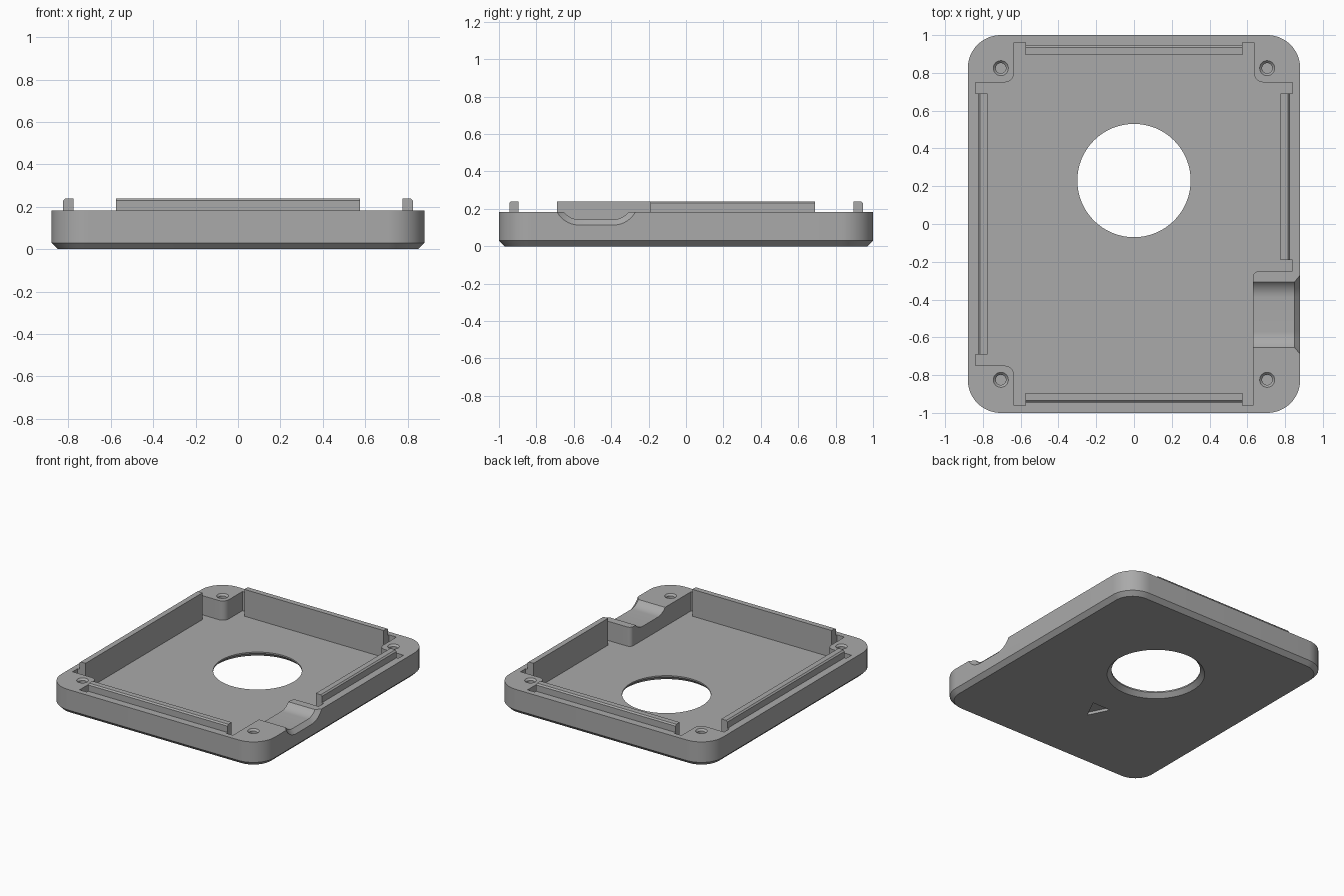
import bpy, bmesh
from math import cos, sin, pi, radians

if "Cube" in bpy.data.objects:
    bpy.data.objects.remove(bpy.data.objects["Cube"])

HALF_X, HALF_Y, TOP, FLOOR = 0.88, 1.0, 0.183, 0.04
RADIUS, CHAMFER = 0.175, 0.03

grey = bpy.data.materials.new("plain grey")
grey.use_nodes = True
grey.diffuse_color = (0.4, 0.4, 0.4, 1)
grey.node_tree.nodes["Principled BSDF"].inputs["Base Color"].default_value = (0.4, 0.4, 0.4, 1)


def loft(name, rings):
    """Closed solid through rings with equal point counts."""
    bm = bmesh.new()
    loops = [[bm.verts.new(p) for p in ring] for ring in rings]
    n = len(loops[0])
    for a, b in zip(loops, loops[1:]):
        for i in range(n):
            j = (i + 1) % n
            bm.faces.new((a[i], a[j], b[j], b[i]))
    bm.faces.new(loops[0][::-1])
    bm.faces.new(loops[-1])
    bmesh.ops.recalc_face_normals(bm, faces=bm.faces)
    mesh = bpy.data.meshes.new(name)
    bm.to_mesh(mesh)
    bm.free()
    mesh.materials.append(grey)
    obj = bpy.data.objects.new(name, mesh)
    bpy.context.collection.objects.link(obj)
    return obj


def arc(cx, cy, r, start, end, steps):
    angles = [radians(start + (end - start) * i / steps) for i in range(steps + 1)]
    return [(cx + r * cos(a), cy + r * sin(a)) for a in angles]


def at_height(outline, z):
    return [(x, y, z) for x, y in outline]


def prism(name, outline, z0, z1):
    return loft(name, [at_height(outline, z0), at_height(outline, z1)])


def turned(name, cx, cy, profile, sides):
    """Round solid from (radius, height) pairs."""
    return loft(name, [at_height(arc(cx, cy, r, 0, 360, sides)[:-1], z) for r, z in profile])


def combine(target, tool, operation):
    mod = target.modifiers.new(operation.lower(), "BOOLEAN")
    mod.operation, mod.object, mod.solver = operation, tool, "EXACT"
    bpy.context.view_layer.objects.active = target
    bpy.ops.object.modifier_apply(modifier=mod.name)
    bpy.data.objects.remove(tool)


# Outer shell: rounded rectangle with a chamfered underside
def rounded_rect(inset):
    points = []
    for sx, sy, start in ((1, 1, 0), (-1, 1, 90), (-1, -1, 180), (1, -1, 270)):
        points += arc(sx * (HALF_X - RADIUS), sy * (HALF_Y - RADIUS),
                      RADIUS - inset, start, start + 90, 16)
    return points


shell = loft("case_shell", [at_height(rounded_rect(CHAMFER), 0),
                            at_height(rounded_rect(0), CHAMFER),
                            at_height(rounded_rect(0), TOP)])

# Raised lips; the cavity trims their inner faces and ends
lip_section = [(0.02, 0.1), (0.02, 0.24), (-0.04, 0.24), (-0.05, 0.23), (-0.05, 0.1)]


def lip(name, face, side, start, end, along_y):
    rings = []
    for t in (start, end):
        ring = []
        for inward, z in lip_section:
            d = side * (face - inward)
            # the section's inner edge overshoots so the cavity cuts it cleanly
            ring.append((d, t, z) if along_y else (t, d, z))
        rings.append(ring)
    combine(shell, loft(name, rings), "UNION")


lip("left_lip", 0.775, 1, -0.22, 0.72, True)
lip("right_lip", 0.775, -1, -0.72, 0.72, True)
lip("front_lip", 0.895, -1, -0.6, 0.6, False)
lip("back_lip", 0.895, 1, -0.6, 0.6, False)


# Inner cavity with corner posts and relief notches beside the lips
def cavity_corner(sx, sy, lip_end=0.69, post_x=0.635, r=0.05):
    post_y = lip_end + 0.06
    points = [(0.775, lip_end), (0.84, lip_end), (0.84, post_y)]
    points += arc(post_x + r, post_y + r, r, 270, 180, 8)
    points += [(post_x, 0.96), (0.575, 0.96), (0.575, 0.895)]
    points = [(sx * x, sy * y) for x, y in points]
    return points if sx * sy > 0 else points[::-1]


outline = (cavity_corner(1, 1) + cavity_corner(-1, 1) + cavity_corner(-1, -1)
           + cavity_corner(1, -1, 0.19, 0.63, 0.03))
combine(shell, prism("cavity", outline, FLOOR, 0.4), "DIFFERENCE")


# Cable channel through the long left post, flared at the outside
def channel_ring(x, r):
    section = arc(-0.57, 0.25, r, 180, 270, 14) + arc(-0.39, 0.25, r, 270, 360, 14)
    return [(x, y, z) for y, z in section]


combine(shell, loft("channel", [channel_ring(0.6, 0.107), channel_ring(0.85, 0.107),
                                channel_ring(0.9, 0.157)]), "DIFFERENCE")

# Round window, chamfered below
combine(shell, turned("window", 0, 0.23, [(0.345, -0.015), (0.3, 0.03), (0.3, 0.1)], 64),
        "DIFFERENCE")

# Countersunk screw holes
for sx in (-1, 1):
    for sy in (-1, 1):
        combine(shell, turned("screw_hole", sx * 0.705, sy * 0.825,
                              [(0.027, 0.06), (0.027, 0.17), (0.04, TOP), (0.04, 0.3)], 24),
                "DIFFERENCE")

# Engraved triangle on the underside
combine(shell, prism("arrow", [(-0.075, -0.34), (0, -0.49), (0.075, -0.34)], -0.05, 0.02),
        "DIFFERENCE")

# Smooth curves, crisp edges
bpy.ops.object.select_all(action="DESELECT")
shell.select_set(True)
bpy.context.view_layer.objects.active = shell
bpy.ops.object.shade_smooth_by_angle(angle=radians(30))
